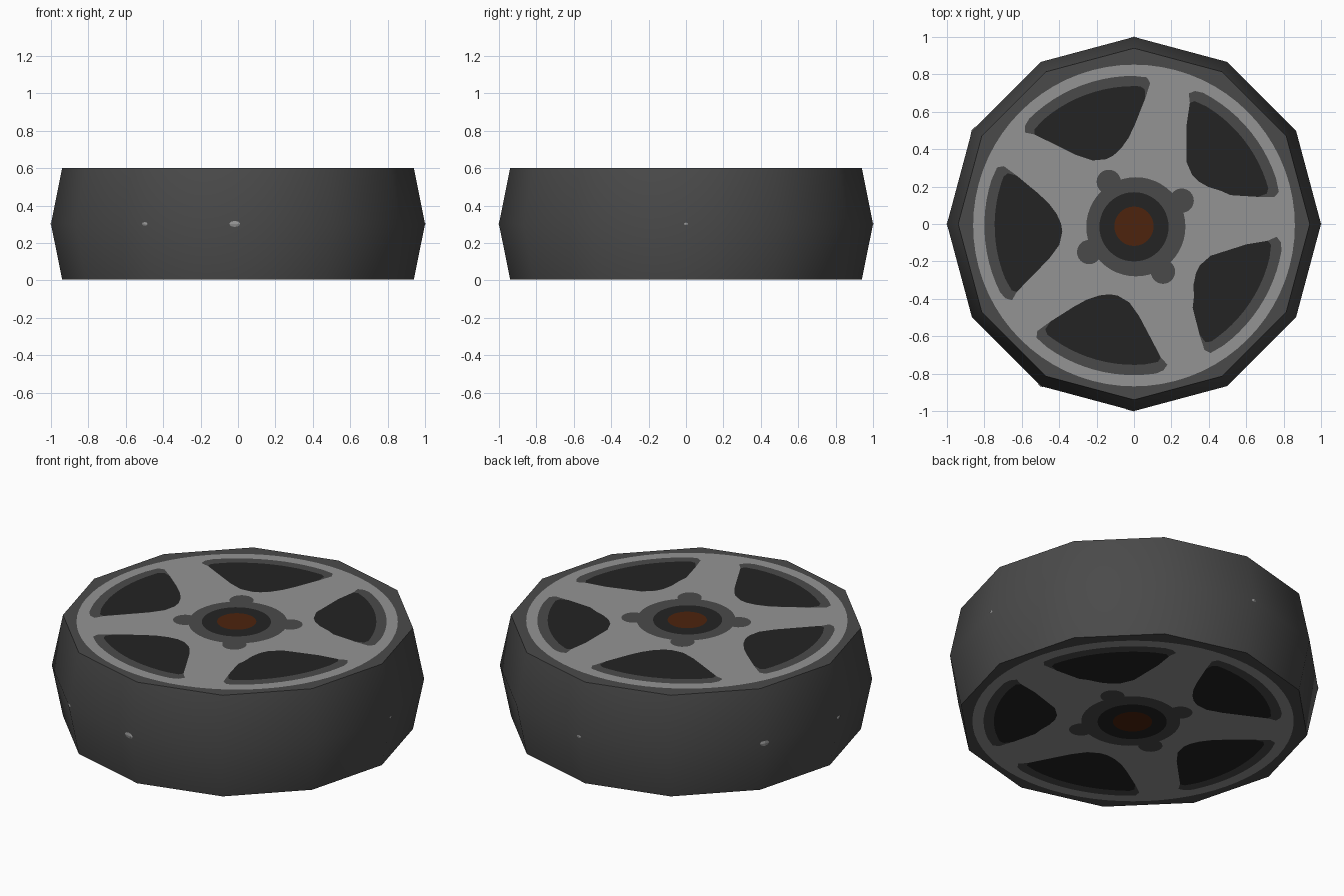
import bpy, bmesh, math
from math import cos, sin, radians, pi

if "Cube" in bpy.data.objects:
    bpy.data.objects.remove(bpy.data.objects["Cube"])

TOP, EPS = 0.601, 0.001      # tyre cap height, thickness of each painted layer
BOTTOM = 0.004
MID = (TOP + BOTTOM) / 2


def material(name, rgb):
    m = bpy.data.materials.new(name)
    m.diffuse_color = (*rgb, 1)
    m.use_nodes = True
    m.node_tree.nodes["Principled BSDF"].inputs["Base Color"].default_value = m.diffuse_color
    return m


rubber = material("dark grey rubber", (0.068, 0.068, 0.068))
metal = material("light grey metal", (0.295, 0.295, 0.295))
black = material("near black", (0.017, 0.017, 0.017))
rust = material("rust brown", (0.075, 0.017, 0.004))


def add_object(name, bm, mat):
    me = bpy.data.meshes.new(name)
    bm.to_mesh(me)
    bm.free()
    me.materials.append(mat)
    ob = bpy.data.objects.new(name, me)
    bpy.context.collection.objects.link(ob)
    return ob


def circle(cx, cy, r, n=48):
    return [(cx + r * cos(2 * pi * i / n), cy + r * sin(2 * pi * i / n)) for i in range(n)]


def decal(name, outlines, layer, mat):
    """Flat painted shapes on both the top and the bottom of the wheel."""
    bm = bmesh.new()
    for pts in outlines:
        for z, up in ((TOP + layer * EPS, 1), (BOTTOM - layer * EPS, -1)):
            f = bm.faces.new([bm.verts.new((x, y, z)) for x, y in pts])
            f.normal_update()
            if f.normal.z * up < 0:
                f.normal_flip()
    return add_object(name, bm, mat)


# Tyre: twelve-sided drum, widest at mid height
bm = bmesh.new()
rings = []
for r, z in ((0.94, BOTTOM), (1.0, MID), (0.94, TOP)):
    rings.append([bm.verts.new((r * cos(i * pi / 6), r * sin(i * pi / 6), z)) for i in range(12)])
for a, b in zip(rings, rings[1:]):
    for i in range(12):
        j = (i + 1) % 12
        bm.faces.new((a[i], a[j], b[j], b[i]))
bm.faces.new(rings[0][::-1])
bm.faces.new(rings[2])
tyre = add_object("tyre", bm, rubber)
bpy.context.view_layer.objects.active = tyre
tyre.select_set(True)
bpy.ops.object.shade_smooth_by_angle(angle=radians(45))
tyre.select_set(False)

# Wheel disc
decal("wheel_disc", [circle(0, -0.008, 0.86, 72)], 1, metal)

# Five openings between the spokes: (angle from centre line, radius)
INNER = [(29, .72), (26, .61), (20.7, .485), (14, .412), (4.5, .385),
         (-2, .39), (-9, .418), (-15, .47), (-19, .54), (-23.5, .68)]
RIM = [(-25, .765), (-23.5, .795)] + [(a, .80) for a in range(-18, 27, 4)] + [(29, .79), (31, .765)]
HOLE = [(-23, .73), (-21, .745)] + [(a, .745) for a in range(-18, 26, 4)] + [(27.5, .74)]


def opening(k, outer):
    grow = 1.07 if k in (0, 4) else 1.0
    pts = outer + [(a, r * grow if r < 0.5 else r) for a, r in INNER]
    c = 36.5 + 72 * k
    return [(r * cos(radians(c + a)), r * sin(radians(c + a)) - 0.008) for a, r in pts]


decal("opening_rims", [opening(k, RIM) for k in range(5)], 2, rubber)
decal("openings", [opening(k, HOLE) for k in range(5)], 3, black)

# Hub: plate with four lugs, dark ring and rusty centre
decal("hub_plate", [circle(0.01, -0.015, 0.265)], 2, rubber)
decal("hub_lugs", [circle(x, y, 0.065, 24) for x, y in
                   ((-.135, .225), (.255, .125), (.155, -.255), (-.24, -.15))], 2.2, rubber)
decal("hub_ring", [circle(0, -0.015, 0.185)], 3, black)
decal("hub_centre", [circle(0, -0.012, 0.105)], 4, rust)


# Small worn spots on the tread corners
def tread_point(ang, z, lift):
    half = (ang + 360) % 30 - 15
    r = cos(radians(15)) / cos(radians(half))
    r *= 1 - 0.06 * abs(z - MID) / (TOP - MID)
    return ((r + lift) * cos(radians(ang)), (r + lift) * sin(radians(ang)), z)


bm = bmesh.new()
for ang, w in ((240, .018), (270, .03), (150, .028), (180, .017), (90, .014), (0, .012)):
    c = ang - (1.0 if ang == 270 else 0)
    mid = bm.verts.new(tread_point(ang, MID, 0.002))
    rim = [bm.verts.new(tread_point(c + math.degrees(w) * cos(t * pi / 4),
                                    MID + 0.55 * w * sin(t * pi / 4), 0.002)) for t in range(8)]
    for t in range(8):
        bm.faces.new((mid, rim[t], rim[(t + 1) % 8]))
add_object("tread_spots", bm, metal)
